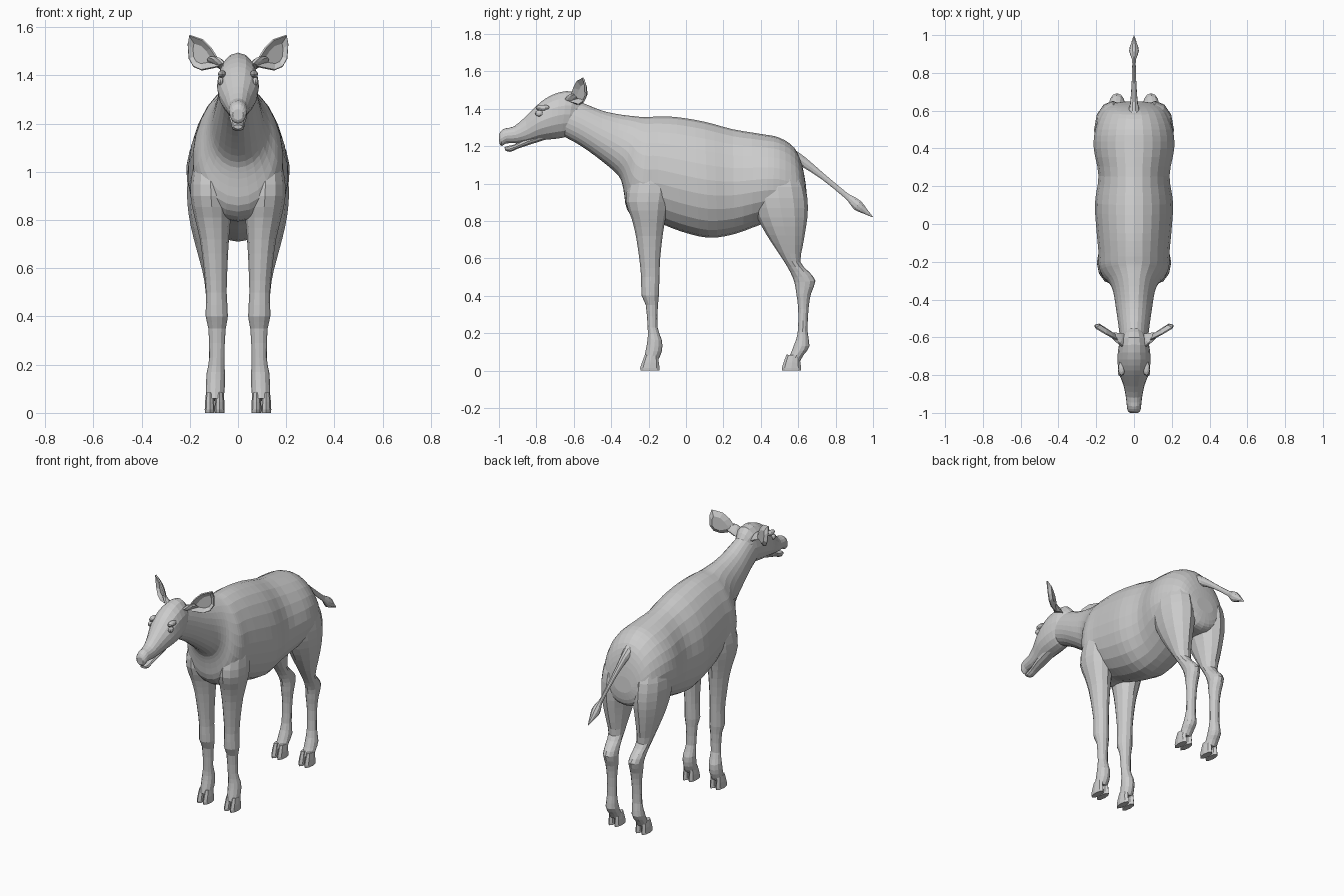
import bpy, bmesh, math
from mathutils import Vector


def finish(name, bm, mirror=False):
    bmesh.ops.recalc_face_normals(bm, faces=bm.faces)
    me = bpy.data.meshes.new(name)
    bm.to_mesh(me)
    bm.free()
    ob = bpy.data.objects.new(name, me)
    bpy.context.collection.objects.link(ob)
    if mirror:
        ob.modifiers.new("Mirror", 'MIRROR').use_mirror_merge = False
    return ob


def catmull(a, b, c, d, t):
    return [0.5 * (2 * q + (r - p) * t + (2 * p - 5 * q + 4 * r - s) * t * t
                   + (3 * q - p - 3 * r + s) * t ** 3) for p, q, r, s in zip(a, b, c, d)]


def loft(name, sections, sides=10, steps=2, x=0.0, taper=0.0, mirror=False):
    """Section: two side-view edge points (y, z, y, z), half width, optional x centre."""
    secs = [tuple(s) + (x,) if len(s) == 5 else tuple(s) for s in sections]
    rows = []
    for i in range(len(secs) - 1):
        quad = [secs[max(i - 1, 0)], secs[i], secs[i + 1], secs[min(i + 2, len(secs) - 1)]]
        rows += [catmull(*quad, j / steps) for j in range(steps)]
    rows.append(secs[-1])
    bm = bmesh.new()
    rings = []
    for y0, z0, y1, z1, w, cx in rows:
        ring = []
        for k in range(sides):
            a = 2 * math.pi * k / sides
            s = math.sin(a)
            ring.append(bm.verts.new((cx + w * math.cos(a) * (1 - taper * s),
                                      (y0 + y1) / 2 + (y0 - y1) / 2 * s,
                                      (z0 + z1) / 2 + (z0 - z1) / 2 * s)))
        rings.append(ring)
    for r0, r1 in zip(rings, rings[1:]):
        for k in range(sides):
            n = (k + 1) % sides
            bm.faces.new((r0[k], r0[n], r1[n], r1[k]))
    bm.faces.new(rings[0])
    bm.faces.new(rings[-1])
    return finish(name, bm, mirror)


# Trunk and neck, rump to throat
loft("body", [
    (0.640, 1.00, 0.650, 0.90, 0.06), (0.620, 1.10, 0.640, 0.83, 0.125),
    (0.580, 1.19, 0.600, 0.80, 0.17), (0.50, 1.245, 0.50, 0.80, 0.205),
    (0.40, 1.265, 0.40, 0.78, 0.213), (0.25, 1.29, 0.26, 0.73, 0.188),
    (0.10, 1.33, 0.12, 0.71, 0.207), (-0.05, 1.355, -0.03, 0.745, 0.198),
    (-0.15, 1.358, -0.15, 0.79, 0.188), (-0.20, 1.355, -0.25, 0.80, 0.186),
    (-0.23, 1.355, -0.315, 0.86, 0.165), (-0.28, 1.36, -0.335, 0.97, 0.132),
    (-0.36, 1.37, -0.36, 1.04, 0.11), (-0.45, 1.39, -0.45, 1.12, 0.095),
    (-0.55, 1.43, -0.56, 1.20, 0.08), (-0.63, 1.46, -0.65, 1.25, 0.07)],
    sides=24, steps=3, taper=0.1)

# Head with upper muzzle, then the lower jaw below the mouth slit
loft("head", [
    (-0.55, 1.43, -0.60, 1.28, 0.05), (-0.60, 1.49, -0.64, 1.25, 0.075),
    (-0.68, 1.487, -0.69, 1.24, 0.086), (-0.75, 1.455, -0.74, 1.235, 0.086),
    (-0.80, 1.415, -0.79, 1.23, 0.078), (-0.86, 1.355, -0.84, 1.22, 0.057),
    (-0.92, 1.305, -0.90, 1.215, 0.044), (-0.965, 1.295, -0.96, 1.215, 0.038),
    (-0.99, 1.28, -0.985, 1.20, 0.034), (-1.0, 1.26, -0.998, 1.215, 0.022)],
    sides=16)
loft("lower_jaw", [
    (-0.74, 1.28, -0.74, 1.237, 0.04), (-0.85, 1.245, -0.84, 1.205, 0.036),
    (-0.91, 1.212, -0.90, 1.185, 0.027), (-0.95, 1.202, -0.94, 1.168, 0.026),
    (-0.97, 1.195, -0.968, 1.178, 0.018)])

# Eyes and brow bumps
for name, loc, scale in (("eye", (0.072, -0.785, 1.375), (0.014, 0.022, 0.017)),
                         ("brow", (0.066, -0.765, 1.405), (0.018, 0.04, 0.016))):
    bm = bmesh.new()
    bmesh.ops.create_uvsphere(bm, u_segments=10, v_segments=6, radius=1)
    for v in bm.verts:
        v.co = Vector(a * b for a, b in zip(v.co, scale)) + Vector(loc)
    finish(name, bm, True)

# Cupped ears: rim outline (x, z) and a sunken centre
rim = [(0.065, 1.44), (0.085, 1.475), (0.11, 1.515), (0.145, 1.55), (0.20, 1.568),
       (0.209, 1.53), (0.205, 1.47), (0.185, 1.435), (0.15, 1.42), (0.10, 1.43)]
bm = bmesh.new()
centre = Vector((0.15, 1.485))
rings = []
for f, depth in ((1, 0.0), (0.6, 0.02)):
    ring = []
    for p in rim:
        q = centre.lerp(Vector(p), f)
        ring.append(bm.verts.new((q.x, -0.625 + (q.x - 0.065) * 0.66 + depth
                                  - 0.15 * max(q.y - 1.49, 0), q.y)))
    rings.append(ring)
for k in range(len(rim)):
    n = (k + 1) % len(rim)
    bm.faces.new((rings[0][k], rings[0][n], rings[1][n], rings[1][k]))
bm.faces.new(rings[1])
ear = finish("ear", bm, True)
ear.modifiers.new("Thickness", 'SOLIDIFY').thickness = 0.008
loft("ear_root", [(-0.65, 1.45, -0.58, 1.42, 0.02, 0.06), (-0.63, 1.475, -0.575, 1.435, 0.022, 0.085),
                  (-0.60, 1.48, -0.575, 1.45, 0.018, 0.11)], mirror=True)

# Front legs
loft("front_leg", [
    (-0.24, 1.12, -0.12, 1.12, 0.04, 0.12), (-0.305, 1.0, -0.08, 1.0, 0.075, 0.115),
    (-0.32, 0.90, -0.09, 0.90, 0.085, 0.112), (-0.29, 0.81, -0.11, 0.81, 0.075, 0.105),
    (-0.268, 0.72, -0.125, 0.72, 0.06, 0.098), (-0.25, 0.60, -0.138, 0.60, 0.049, 0.093),
    (-0.24, 0.50, -0.142, 0.50, 0.043, 0.09), (-0.237, 0.40, -0.145, 0.40, 0.046, 0.088),
    (-0.215, 0.35, -0.15, 0.35, 0.036, 0.087), (-0.205, 0.23, -0.152, 0.23, 0.031, 0.088),
    (-0.205, 0.17, -0.128, 0.16, 0.038, 0.092), (-0.215, 0.11, -0.13, 0.10, 0.039, 0.094),
    (-0.225, 0.06, -0.15, 0.055, 0.036, 0.096)], sides=12, mirror=True)

# Hind legs with thigh and hock
loft("hind_leg", [
    (0.42, 1.10, 0.58, 1.10, 0.06, 0.11), (0.345, 0.98, 0.637, 0.98, 0.095, 0.112),
    (0.36, 0.87, 0.652, 0.87, 0.098, 0.112), (0.405, 0.77, 0.642, 0.77, 0.083, 0.112),
    (0.46, 0.68, 0.625, 0.67, 0.064, 0.107), (0.52, 0.59, 0.612, 0.58, 0.047, 0.10),
    (0.558, 0.525, 0.655, 0.53, 0.042, 0.095), (0.58, 0.47, 0.692, 0.48, 0.042, 0.09),
    (0.59, 0.41, 0.668, 0.41, 0.038, 0.088), (0.60, 0.33, 0.655, 0.33, 0.031, 0.088),
    (0.597, 0.20, 0.65, 0.21, 0.031, 0.09), (0.575, 0.13, 0.66, 0.13, 0.038, 0.093),
    (0.555, 0.08, 0.63, 0.085, 0.037, 0.095), (0.54, 0.055, 0.61, 0.05, 0.036, 0.096)],
    sides=12, mirror=True)

# Cloven hooves: two toes per foot
for leg, y in (("front", -0.245), ("hind", 0.512)):
    for side, x in (("inner", 0.076), ("outer", 0.117)):
        loft(f"{leg}_{side}_hoof", [
            (y + 0.025, 0.085, y + 0.095, 0.08, 0.016), (y + 0.01, 0.045, y + 0.10, 0.04, 0.02),
            (y, 0.015, y + 0.104, 0.012, 0.021), (y + 0.002, 0.0, y + 0.104, 0.0, 0.02)],
            sides=8, steps=1, x=x, mirror=True)

# Tail with a tuft
loft("tail", [
    (0.57, 1.19, 0.60, 1.09, 0.035), (0.64, 1.14, 0.625, 1.085, 0.022),
    (0.74, 1.052, 0.725, 1.022, 0.013), (0.86, 0.952, 0.845, 0.925, 0.009),
    (0.89, 0.935, 0.87, 0.898, 0.014), (0.935, 0.908, 0.90, 0.858, 0.026),
    (0.965, 0.868, 0.945, 0.84, 0.016), (0.999, 0.822, 0.995, 0.82, 0.002)])
